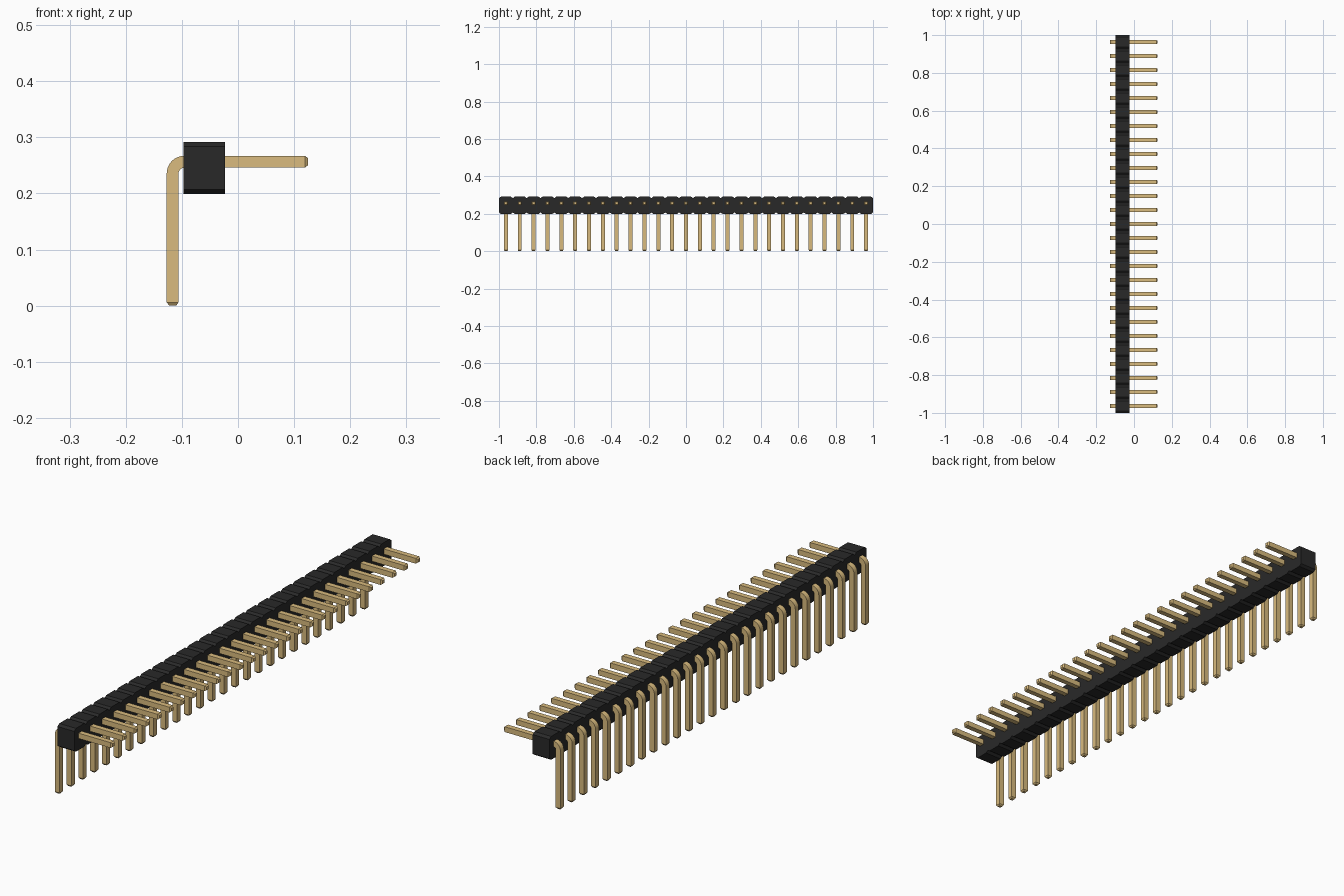
import bpy, bmesh, math
from mathutils import Vector

cube = bpy.data.objects.get("Cube")
if cube:
    bpy.data.objects.remove(cube, do_unlink=True)

COUNT = 27
PITCH = 2 / COUNT


def material(name, rgb):
    m = bpy.data.materials.new(name)
    m.use_nodes = True
    m.diffuse_color = (*rgb, 1)
    bsdf = next(n for n in m.node_tree.nodes if n.type == "BSDF_PRINCIPLED")
    bsdf.inputs["Base Color"].default_value = (*rgb, 1)
    return m


def finish(name, bm, mat):
    bmesh.ops.recalc_face_normals(bm, faces=bm.faces)
    mesh = bpy.data.meshes.new(name)
    bm.to_mesh(mesh)
    bm.free()
    mesh.materials.append(mat)
    obj = bpy.data.objects.new(name, mesh)
    bpy.context.collection.objects.link(obj)
    return obj


black = material("black plastic", (0.022, 0.022, 0.022))
gold = material("gold metal", (0.70, 0.50, 0.21))

# Housing: a row of chamfered segments, extruded along x
X0, X1, Z0, Z1 = -0.097, -0.023, 0.199, 0.292
CUT_Y, CUT_Z = 0.011, 0.008
top, bottom = [], []
for i in range(COUNT):
    a = -1 + i * PITCH
    b = a + PITCH
    for y, inset in ((a, True), (a + CUT_Y, False), (b - CUT_Y, False), (b, True)):
        if inset and y == a and i > 0:
            continue  # shared with the previous segment
        d = CUT_Z if inset else 0
        top.append((y, Z1 - d))
        bottom.append((y, Z0 + d))
bm = bmesh.new()
face = bm.faces.new([bm.verts.new((X0, y, z)) for y, z in bottom + top[::-1]])
ext = bmesh.ops.extrude_face_region(bm, geom=[face], use_keep_orig=True)
moved = [v for v in ext["geom"] if isinstance(v, bmesh.types.BMVert)]
bmesh.ops.translate(bm, verts=moved, vec=(X1 - X0, 0, 0))
finish("housing", bm, black)

# Bent pin: square section swept along a right-angle path with tapered tips
HALF, TIP, TAPER, RADIUS, STEPS = 0.0106, 0.0062, 0.006, 0.021, 8
PX, PZ, END = -0.1165, 0.2565, 0.125
DOWN, ALONG = Vector((1, 0, 0)), Vector((0, 0, -1))
path = [(PX, 0, DOWN, TIP), (PX, TAPER, DOWN, HALF)]
for k in range(STEPS + 1):
    t = math.pi / 2 * k / STEPS
    n = Vector((math.cos(t), 0, -math.sin(t)))
    path.append((PX + RADIUS - RADIUS * n.x, PZ - RADIUS - RADIUS * n.z, n, HALF))
path += [(END - TAPER, PZ, ALONG, HALF), (END, PZ, ALONG, TIP)]

bm = bmesh.new()
rings = []
for x, z, n, h in path:
    c = Vector((x, -1 + PITCH / 2, z))
    side = Vector((0, 1, 0))
    rings.append([bm.verts.new(c + n * h * u + side * h * v)
                  for u, v in ((-1, -1), (1, -1), (1, 1), (-1, 1))])
for r, s in zip(rings, rings[1:]):
    for j in range(4):
        k = (j + 1) % 4
        bm.faces.new((r[j], r[k], s[k], s[j]))
bm.faces.new(rings[0])
bm.faces.new(rings[-1])
pins = finish("bent_pins", bm, gold)

# Repeat the pin along the housing
arr = pins.modifiers.new("row", "ARRAY")
arr.count = COUNT
arr.use_relative_offset = False
arr.use_constant_offset = True
arr.constant_offset_displace = (0, PITCH, 0)

# Smooth the bends, keep the square edges sharp
bpy.ops.object.select_all(action="DESELECT")
pins.select_set(True)
bpy.context.view_layer.objects.active = pins
bpy.ops.object.shade_smooth_by_angle(angle=math.radians(25))
